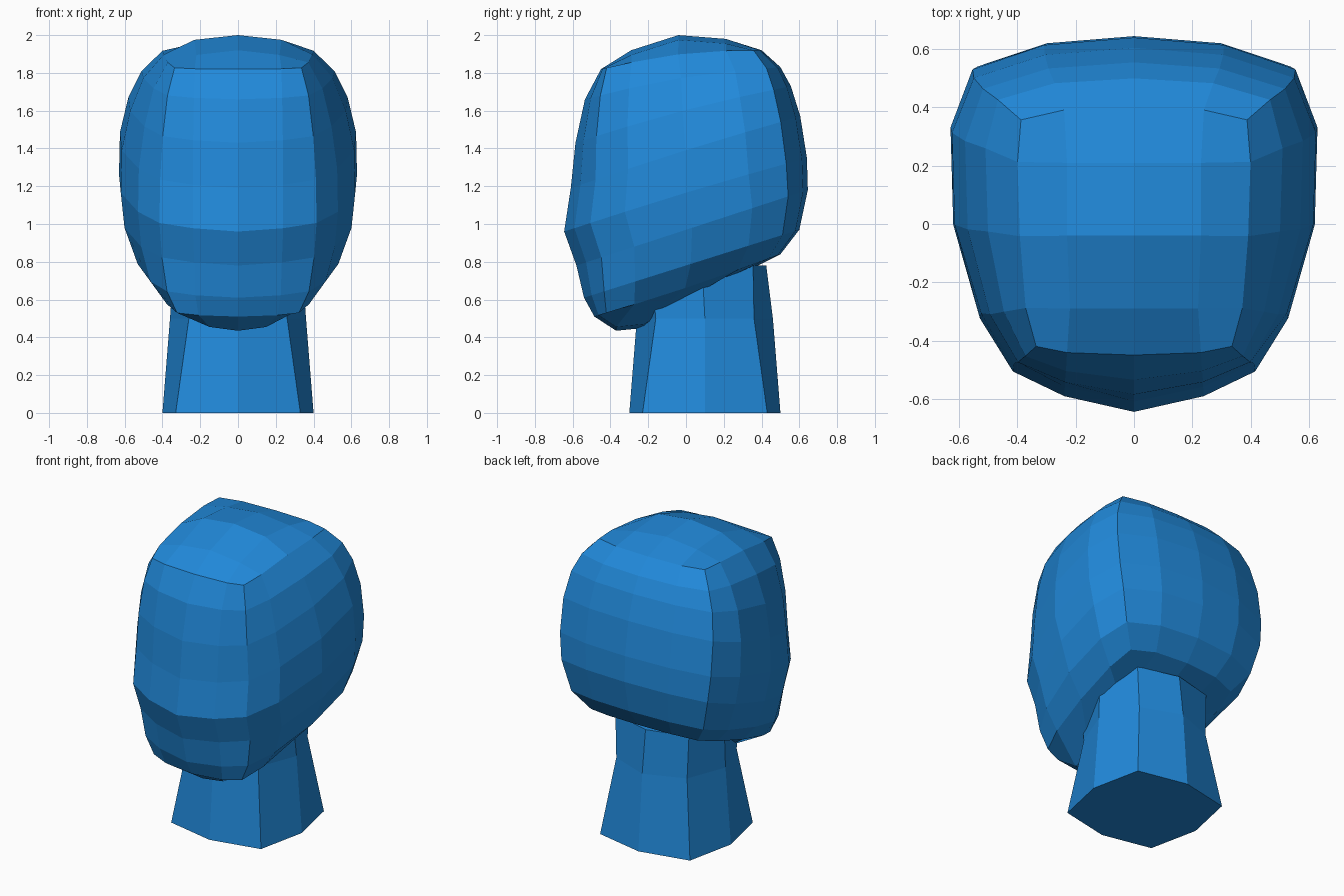
import bpy, bmesh
from math import sin, pi

if "Cube" in bpy.data.objects:
    bpy.data.objects.remove(bpy.data.objects["Cube"])

blue = bpy.data.materials.new("blue")
blue.diffuse_color = (0.015, 0.25, 0.7, 1)
blue.use_nodes = True
blue.node_tree.nodes["Principled BSDF"].inputs["Base Color"].default_value = blue.diffuse_color


def finish(bm, name):
    bmesh.ops.recalc_face_normals(bm, faces=bm.faces)
    mesh = bpy.data.meshes.new(name)
    bm.to_mesh(mesh)
    bm.free()
    mesh.materials.append(blue)
    obj = bpy.data.objects.new(name, mesh)
    bpy.context.collection.objects.link(obj)
    return obj


def bridge(bm, a, b):
    n = len(a)
    for i in range(n):
        bm.faces.new((a[i], a[(i + 1) % n], b[(i + 1) % n], b[i]))


# Half outlines from front centre to back centre: (x fraction, depth fraction)
ROUND = [(0, 0), (.38, .042), (.66, .108), (.84, .25), (.985, .5),
         (1, .76), (.88, .915), (.49, .98), (0, 1)]
SQUARE = [(0, 0), (.575, .01), (.84, .035), (.93, .19), (.98, .48),
          (1, .78), (.97, .95), (.6, .99), (0, 1)]

# Head rings: front y, front z, back y, back z, half width, squareness, arch
RINGS = [
    (-.45, 1.82, .40, 1.92, .40, 1, .03),
    (-.535, 1.66, .50, 1.83, .51, .4, .03),
    (-.585, 1.43, .555, 1.73, .58, .15, .02),
    (-.61, 1.19, .605, 1.57, .625, 0, .01),
    (-.645, .96, .64, 1.35, .63, 0, .01),
    (-.58, .78, .645, 1.18, .61, 0, 0),
    (-.54, .61, .60, .97, .54, .2, 0),
    (-.485, .51, .50, .84, .42, .6, -.01),
]


def head_ring(bm, fy, fz, by, bz, w, sq, arch):
    half = []
    for (xa, ta), (xb, tb) in zip(ROUND, SQUARE):
        x, t = xa + (xb - xa) * sq, ta + (tb - ta) * sq
        half.append((x * w, fy + (by - fy) * t, fz + (bz - fz) * t + arch * sin(pi * t)))
    pts = half + [(-x, y, z) for x, y, z in half[-2:0:-1]]
    return [bm.verts.new(p) for p in pts]


def cap(bm, ring, rows, dz):
    """Close a 16-point ring with a 4 x 4 grid; rows hold (y, z, column x)."""
    grid = [[ring[i] for i in (14, 15, 0, 1, 2)]]
    for r, (y, z, d) in enumerate(rows, 1):
        inner = [bm.verts.new(p) for p in ((-d, y, z + dz), (0, y, z), (d, y, z + dz))]
        grid.append([ring[14 - r]] + inner + [ring[2 + r]])
    grid.append([ring[i] for i in (10, 9, 8, 7, 6)])
    for r in range(4):
        for c in range(4):
            bm.faces.new((grid[r][c], grid[r][c + 1], grid[r + 1][c + 1], grid[r + 1][c]))


# Head
bm = bmesh.new()
rings = [head_ring(bm, *r) for r in RINGS]
for a, b in zip(rings, rings[1:]):
    bridge(bm, a, b)
cap(bm, rings[0], [(-.29, 1.92, .22), (-.04, 2.0, .23), (.21, 1.98, .23)], -.025)
cap(bm, rings[-1], [(-.37, .435, .15), (-.22, .45, .16), (.12, .65, .2)], .02)
finish(bm, "head")

# Neck: eight sides, squarer at the base; (z, radius, diagonal offset, centre y)
bm = bmesh.new()
loops = []
for z, r, d, cy in [(0, .40, .33, .10), (.5, .36, .26, .10), (.78, .34, .27, .085)]:
    plan = [(0, -r), (d, -d), (r, 0), (d, d), (0, r), (-d, d), (-r, 0), (-d, -d)]
    loops.append([bm.verts.new((x, y + cy, z)) for x, y in plan])
for a, b in zip(loops, loops[1:]):
    bridge(bm, a, b)
bm.faces.new(loops[0])
bm.faces.new(loops[-1])
finish(bm, "neck")
